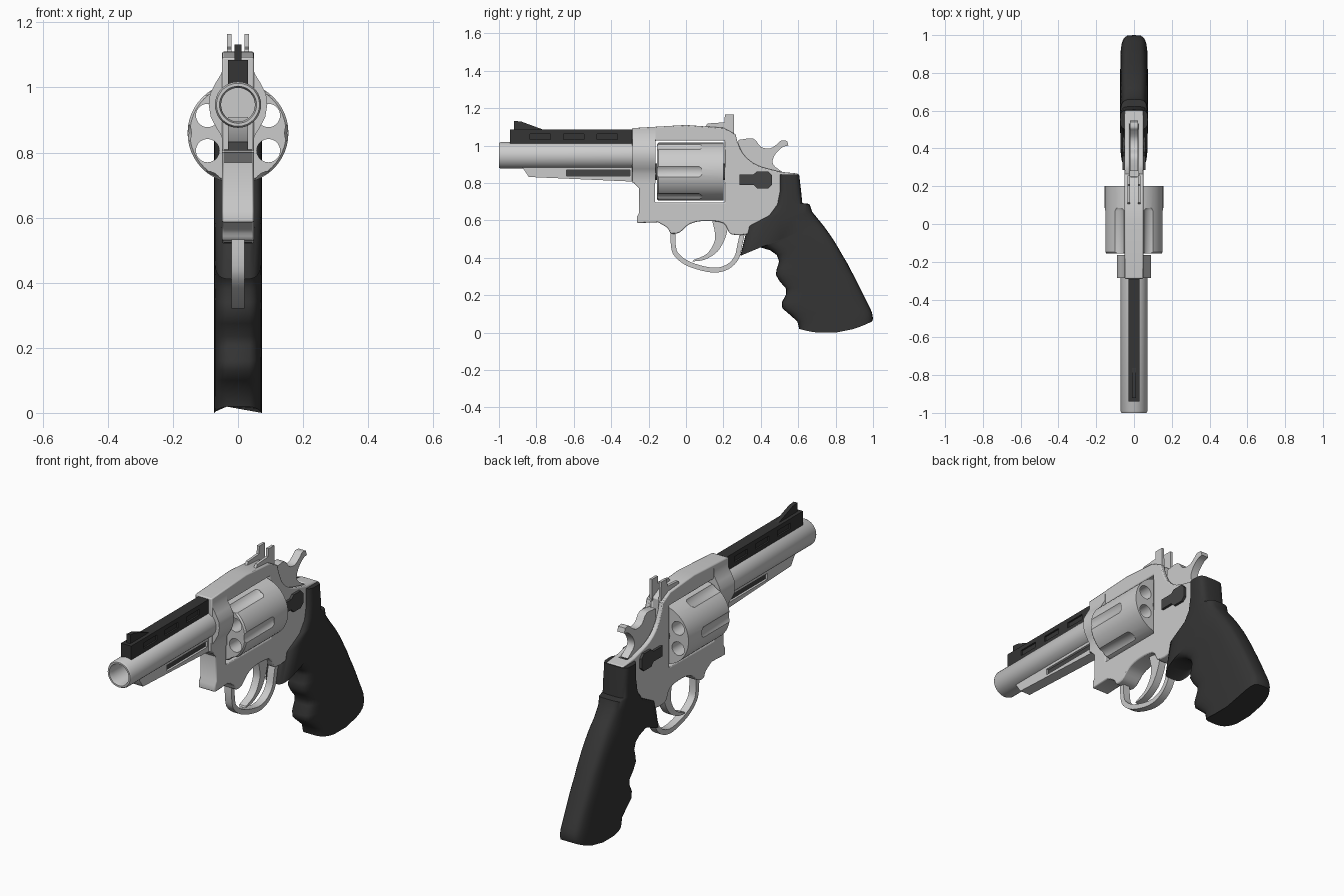
import bpy, bmesh, math
from mathutils import Vector

if "Cube" in bpy.data.objects:
    bpy.data.objects.remove(bpy.data.objects["Cube"])


def material(name, v):
    m = bpy.data.materials.new(name)
    m.diffuse_color = (v, v, v, 1)
    m.use_nodes = True
    m.node_tree.nodes["Principled BSDF"].inputs["Base Color"].default_value = m.diffuse_color
    return m


BLACK = material("black_rubber", 0.035)
DARK = material("dark_steel", 0.06)


def finish(name, bm, mat=None, angle=35):
    bmesh.ops.recalc_face_normals(bm, faces=bm.faces)
    me = bpy.data.meshes.new(name)
    bm.to_mesh(me)
    bm.free()
    ob = bpy.data.objects.new(name, me)
    bpy.context.collection.objects.link(ob)
    if mat:
        me.materials.append(mat)
    activate(ob)
    bpy.ops.object.shade_smooth_by_angle(angle=math.radians(angle))
    return ob


def activate(ob):
    bpy.ops.object.select_all(action='DESELECT')
    ob.select_set(True)
    bpy.context.view_layer.objects.active = ob


def loft(name, rings, mat=None, closed=False, angle=35):
    """Skin rings of equal point count; cap the ends unless closed."""
    bm = bmesh.new()
    vs = [[bm.verts.new(p) for p in r] for r in rings]
    pairs = list(zip(vs, vs[1:])) + ([(vs[-1], vs[0])] if closed else [])
    for a, b in pairs:
        n = len(a)
        for i in range(n):
            bm.faces.new((a[i], a[(i + 1) % n], b[(i + 1) % n], b[i]))
    if not closed:
        bm.faces.new(vs[0])
        bm.faces.new(vs[-1])
    return finish(name, bm, mat, angle)


def plate(name, pts, x0, x1, mat=None):
    """Side profile (y, z) extruded along x."""
    return loft(name, [[(x, y, z) for y, z in pts] for x in (x0, x1)], mat)


def box(name, x, y, z, mat=None):
    return plate(name, [(y[0], z[0]), (y[1], z[0]), (y[1], z[1]), (y[0], z[1])], x[0], x[1], mat)


def turned(name, prof, zc, xc=0, n=36, mat=None, closed=False):
    """(radius, y) profile turned about an axis parallel to y."""
    rings = [[(xc + r * math.cos(2 * math.pi * i / n), y, zc + r * math.sin(2 * math.pi * i / n))
              for i in range(n)] for r, y in prof]
    return loft(name, rings, mat, closed)


def cut(ob, cutters):
    activate(ob)
    for c in cutters:
        c.hide_render = True
        m = ob.modifiers.new("cut", 'BOOLEAN')
        m.operation, m.solver, m.object = 'DIFFERENCE', 'EXACT', c
        bpy.ops.object.modifier_apply(modifier=m.name)
        bpy.data.objects.remove(c)
    bpy.ops.object.shade_smooth_by_angle(angle=math.radians(35))


def bevel(ob, w, seg=2):
    m = ob.modifiers.new("bevel", 'BEVEL')
    m.width, m.segments, m.limit_method = w, seg, 'ANGLE'
    m.angle_limit = math.radians(50)


def spline(pts, n=4):
    """Smooth open path through the points."""
    p = [Vector(q) for q in pts]
    p = [2 * p[0] - p[1]] + p + [2 * p[-1] - p[-2]]
    out = []
    for a, b, c, d in zip(p, p[1:], p[2:], p[3:]):
        for k in range(n):
            t = k / n
            out.append(0.5 * (2 * b + (c - a) * t + (2 * a - 5 * b + 4 * c - d) * t * t
                              + (3 * b - a - 3 * c + d) * t ** 3))
    return out + [p[-2]]


# Barrel with open bore
turned("barrel", [(.066, -1), (.071, -.99), (.071, -.2), (.052, -.25), (.052, -.98), (.057, -1)],
       .947, closed=True)
turned("bore_end", [(.055, -.32), (.055, -.3)], .947)

# Lug below the barrel, with a side slot and ejector rod
lug = plate("barrel_lug", [(-.88, .89), (-.84, .832), (-.3, .808), (-.2, .808), (-.2, .91), (-.88, .91)],
            -.03, .03)
cut(lug, [box("slot", (-.1, .1), (-.64, -.3), (.836, .868))])
box("ejector_rod", (-.018, .018), (-.65, -.29), (.832, .872), DARK)

# Top rib with shallow vents, and the front sight
rib = box("barrel_rib", (-.03, .03), (-.94, -.285), (1.0, 1.085), BLACK)
cut(rib, [box("vent", (s * .021, s * .05), (y - .055, y + .055), (1.032, 1.062))
          for y in (-.78, -.6, -.42) for s in (-1, 1)])
plate("front_sight", [(-.92, 1.08), (-.92, 1.132), (-.88, 1.128), (-.75, 1.08)], -.011, .011, BLACK)

# Frame with cylinder window
back_curve = [tuple(v) for v in spline([(.275, 1.02), (.31, .95), (.38, .895), (.5, .86)])]
belly = [tuple(v) for v in spline([(.29, .52), (.235, .53), (.2, .585), (.1, .597), (.02, .58),
                                   (-.035, .535), (-.08, .53), (-.1, .56), (-.15, .59)])]
frame = plate("frame", [(-.29, 1.093), (0, 1.11), (.2, 1.095), (.265, 1.06)] + back_curve
              + [(.6, .85), (.6, .72), (.5, .58), (.36, .53)] + belly
              + [(-.262, .585), (-.262, .62), (-.25, .64), (-.25, .77), (-.29, .81)], -.049, .049)
cut(frame, [box("window", (-.3, .3), (-.165, .207), (.695, 1.026)),
            box("hammer_slot", (-.024, .024), (.25, .53), (.8, 1.07))])
bevel(frame, .007)

# Collar where the frame wraps the barrel
half = [(.049, 1.085), (.05, 1.045), (.07, 1.012), (.086, .98), (.09, .947), (.084, .91), (.066, .875), (.05, .85), (.049, .8)]
outline = half + [(-x, z) for x, z in reversed(half)]
loft("frame_collar", [[(x, y, z) for x, z in outline] for y in (-.285, -.163)])

# Cylinder with six chambers and six flutes
ZC = .86
cyl = turned("cylinder", [(.148, -.155), (.155, -.147), (.155, .2)], ZC, n=48)
cutters = []
for i in range(6):
    a = math.radians(60 * i)
    cutters.append(turned("flute", [(.05, -.3), (.05, .07), (.042, .085)],
                          ZC + .193 * math.sin(a), .193 * math.cos(a), 24))
    a += math.radians(30)
    cutters.append(turned("chamber", [(.036, -.3), (.036, .3)],
                          ZC + .108 * math.sin(a), .108 * math.cos(a), 20))
cut(cyl, cutters)
turned("cylinder_axle", [(.045, -.18), (.045, .225)], ZC, n=20, mat=DARK)

# Rear sight: a pair of stepped blades
for s, side in ((-1, "left"), (1, "right")):
    plate("rear_sight_" + side, [(.1, 1.095), (.115, 1.118), (.205, 1.124), (.208, 1.165), (.256, 1.165),
                                 (.258, 1.05), (.2, 1.07)], s * .02, s * .034)
    # Cylinder latch
    plate("latch_" + side, [(.285, .79), (.285, .845), (.36, .845), (.38, .862), (.44, .862), (.46, .84),
                            (.46, .79), (.44, .77), (.38, .77), (.36, .79)], s * .04, s * .062, DARK)

# Hammer with curled spur
hammer_top = spline([(.28, 1.03), (.36, 1.037), (.4, .993), (.45, .985), (.49, 1.01), (.51, 1.027), (.54, 1.025)], 3)
hammer_low = spline([(.548, 1.0), (.515, .99), (.475, .95), (.465, .9), (.52, .855)], 3)
plate("hammer", [tuple(v) for v in hammer_top + hammer_low] + [(.4, .83), (.28, .92)], -.021, .021)

# Trigger
trig = spline([(.225, .6), (.215, .52), (.17, .435), (.1, .39), (.035, .38)]) \
    + spline([(.04, .388), (.11, .42), (.15, .48), (.155, .53), (.14, .6)])
plate("trigger", [tuple(v) for v in trig], -.02, .02)

# Trigger guard: a flat strip swept along a curve
path = spline([(-.07, .56), (-.068, .47), (-.05, .415), (.02, .365), (.14, .334), (.22, .35),
               (.27, .4), (.288, .47), (.305, .55)])
rings = []
for i, p in enumerate(path):
    t = (path[min(i + 1, len(path) - 1)] - path[max(i - 1, 0)]).normalized() * .013
    a, b = p + Vector((-t.y, t.x)), p - Vector((-t.y, t.x))
    rings.append([(-.02, *a), (.02, *a), (.02, *b), (-.02, *b)])
loft("trigger_guard", rings)

# Grip: rounded sections between front and back edge points, with finger grooves
edges = [(.5, .845, .605, .845), (.5, .76, .615, .76), (.485, .685, .622, .692), (.44, .625, .66, .688),
         (.33, .568, .675, .645), (.29, .41, .72, .59), (.335, .445, .74, .565), (.39, .458, .765, .53),
         (.45, .44, .795, .485), (.485, .415, .81, .46), (.498, .38, .83, .425), (.485, .34, .86, .375),
         (.48, .31, .88, .335), (.5, .275, .9, .3), (.535, .235, .925, .25), (.535, .205, .94, .22),
         (.512, .16, .965, .17), (.515, .13, .985, .13), (.55, .1, .995, .105), (.595, .06, 1.0, .075),
         (.605, .02, .995, .06)]
rings = []
for k, (y0, z0, y1, z1) in enumerate(edges):
    ring = []
    for i in range(28):
        a = 2 * math.pi * i / 28
        c, s = math.cos(a), math.sin(a)
        u = math.copysign(abs(c) ** .5, c)
        x = .073 * math.copysign(abs(s) ** .5, s)
        t = (u + 1) / 2
        sag = .04 * (1 - u * u) if k == len(edges) - 1 else 0
        ring.append((x, y0 + (y1 - y0) * t, z0 + (z1 - z0) * t - sag))
    rings.append(ring)
loft("grip", rings, BLACK, angle=50)
